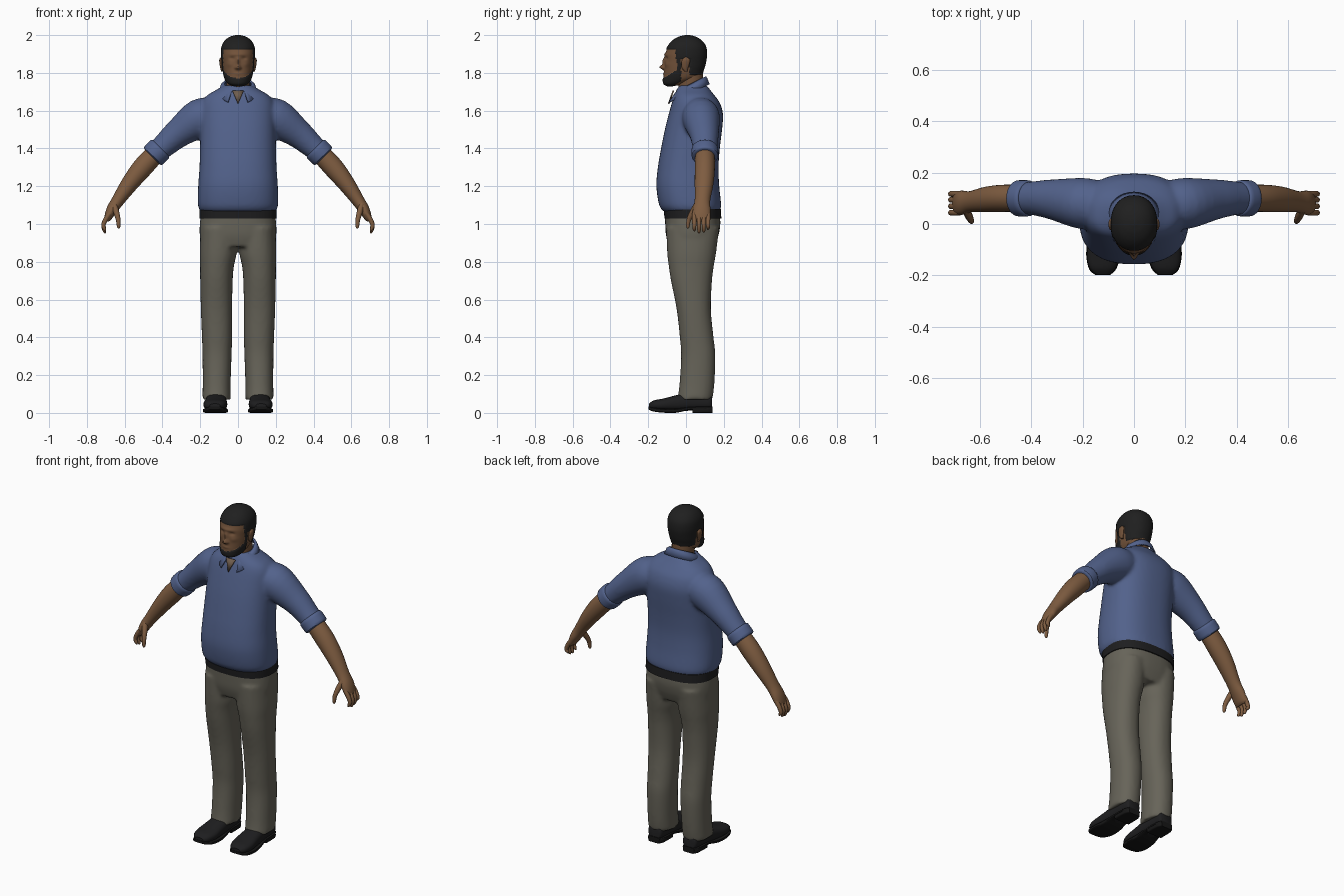
import bpy, bmesh, math
from mathutils import Vector

cube = bpy.data.objects.get("Cube")
if cube:
    bpy.data.objects.remove(cube, do_unlink=True)


def material(name, r, g, b):
    m = bpy.data.materials.new(name)
    m.use_nodes = True
    m.diffuse_color = (r, g, b, 1)
    bsdf = m.node_tree.nodes["Principled BSDF"]
    bsdf.inputs["Base Color"].default_value = (r, g, b, 1)
    bsdf.inputs["Roughness"].default_value = 0.9
    return m


SHIRT = material("blue_shirt", 0.085, 0.122, 0.26)
PANTS = material("khaki_grey", 0.135, 0.127, 0.1)
SKIN = material("arm_skin", 0.21, 0.108, 0.052)
FACE = material("face_skin", 0.165, 0.083, 0.041)
HAIR = material("black_hair", 0.014, 0.014, 0.014)
LEATHER = material("black_leather", 0.013, 0.013, 0.014)
SOLE = material("sole_black", 0.008, 0.008, 0.008)
UNDER = material("neck_opening_tan", 0.16, 0.11, 0.075)
UP, ALONG = Vector((0, 0, 1)), Vector((0, 1, 0))


def spline(st, k):
    """Resample stations with a Catmull-Rom curve."""
    pts = [st[0], *st, st[-1]]
    out = []
    for a, b, c, d in zip(pts, pts[1:], pts[2:], pts[3:]):
        for j in range(k):
            t = j / k
            out.append([q + 0.5 * t * (r - p + t * (2 * p - 5 * q + 4 * r - s + t * (3 * (q - r) + s - p)))
                        for p, q, r, s in zip(a, b, c, d)])
    return out + [list(st[-1])]


def loft(bm, stations, side=1, axis=None, ref=ALONG, n=28, k=4, p=2.0):
    """Closed superelliptic tube through (x, y, z, radius_u, radius_v) stations."""
    st = spline(stations, k)
    centres = [Vector((s[0] * side, s[1], s[2])) for s in st]
    rings = []
    for i, s in enumerate(st):
        t = axis or (centres[min(i + 1, len(st) - 1)] - centres[max(i - 1, 0)]).normalized()
        u = t.cross(ref).normalized()
        v = u.cross(t)
        ring = []
        for j in range(n):
            a = math.tau * j / n
            c, w = math.cos(a), math.sin(a)
            cu = math.copysign(abs(c) ** (2 / p), c) * s[3]
            cv = math.copysign(abs(w) ** (2 / p), w) * s[4]
            ring.append(bm.verts.new(centres[i] + u * cu + v * cv))
        rings.append(ring)
    for r0, r1 in zip(rings, rings[1:]):
        for j in range(n):
            bm.faces.new((r0[j], r0[(j + 1) % n], r1[(j + 1) % n], r1[j]))
    bm.faces.new(rings[0])
    bm.faces.new(rings[-1])


def body(rows):
    """Turn (z, front, back, half_width) rows into stations."""
    return [(0, (f + b) / 2, z, w, (b - f) / 2) for z, f, b, w in rows]


def finish(name, bm, mats, voxel=0, angle=40):
    bmesh.ops.recalc_face_normals(bm, faces=bm.faces)
    me = bpy.data.meshes.new(name)
    bm.to_mesh(me)
    bm.free()
    ob = bpy.data.objects.new(name, me)
    bpy.context.scene.collection.objects.link(ob)
    for m in mats:
        me.materials.append(m)
    for o in bpy.context.selected_objects:
        o.select_set(False)
    ob.select_set(True)
    bpy.context.view_layer.objects.active = ob
    bpy.ops.object.shade_smooth_by_angle(angle=math.radians(angle))
    if voxel:
        r = ob.modifiers.new("blend", "REMESH")
        r.mode, r.voxel_size, r.use_smooth_shade = "VOXEL", voxel, True
        s = ob.modifiers.new("soften", "SMOOTH")
        s.factor, s.iterations = 0.5, 7
    return ob


# Shirt: torso and sleeves blended into one skin
bm = bmesh.new()
loft(bm, body([(1.065, -.118, .178, .198), (1.1, -.142, .186, .212), (1.2, -.157, .176, .211),
               (1.3, -.149, .172, .204), (1.4, -.132, .179, .201), (1.5, -.112, .191, .2),
               (1.58, -.092, .196, .2), (1.64, -.075, .18, .192), (1.68, -.062, .152, .165),
               (1.71, -.05, .128, .115), (1.735, -.035, .11, .075)]), axis=UP, n=48, p=2.4)
for s in (1, -1):
    loft(bm, [(.12, .075, 1.58, .085, .09), (.2, .08, 1.56, .104, .1), (.31, .095, 1.485, .079, .08),
              (.38, .1, 1.425, .066, .068), (.43, .1, 1.38, .058, .062)], s)
finish("shirt", bm, [SHIRT], 0.01)

# Trousers: hips and legs blended into one skin
bm = bmesh.new()
loft(bm, body([(1.06, -.112, .178, .195), (1.0, -.11, .182, .202), (.94, -.106, .172, .203),
               (.88, -.09, .15, .19)]), axis=UP, n=48, p=2.5)
LEG = [(.98, -.105, .176, .102, .096), (.85, -.1, .16, .105, .098), (.78, -.092, .148, .111, .09),
       (.7, -.08, .138, .114, .086), (.55, -.05, .132, .114, .083), (.4, -.033, .146, .111, .08),
       (.3, -.026, .156, .111, .077), (.15, -.035, .15, .113, .074), (.07, -.046, .14, .114, .075)]
for s in (1, -1):
    loft(bm, [(x, (f + b) / 2, z, w, (b - f) / 2) for z, f, b, x, w in LEG], s, axis=UP, p=2.2)
finish("trousers", bm, [PANTS], 0.01)

# Belt
bm = bmesh.new()
loft(bm, body([(1.03, -.114, .187, .204), (1.08, -.118, .185, .204)]), axis=UP, n=48, k=1, p=2.5)
finish("belt", bm, [LEATHER])

for side, s in (("left", 1), ("right", -1)):
    # Rolled cuff
    bm = bmesh.new()
    loft(bm, [(.408, .1, 1.402, .061, .063), (.413, .1, 1.397, .068, .07), (.432, .1, 1.378, .069, .071),
              (.45, .1, 1.36, .067, .07), (.454, .1, 1.356, .058, .06)], s, k=2)
    finish(side + "_cuff", bm, [SHIRT])

    # Forearm, palm, fingers and thumb
    bm = bmesh.new()
    loft(bm, [(.42, .1, 1.39, .05, .05), (.5, .1, 1.305, .054, .053), (.57, .096, 1.218, .046, .05),
              (.635, .087, 1.125, .034, .041), (.668, .083, 1.075, .029, .047),
              (.69, .081, 1.03, .019, .045), (.695, .081, 1.015, .01, .036)], s)
    for y, drop in ((.044, .01), (.069, 0), (.094, .004), (.117, .018)):
        loft(bm, [(.68, y, 1.055, .012, .012), (.7, y, 1.025, .013, .012), (.713, y, .993, .011, .011),
                  (.706, y, .962 + drop, .009, .009), (.701, y, .952 + drop, .003, .003)], s, n=10, k=3)
    loft(bm, [(.655, .058, 1.1, .016, .018), (.642, .03, 1.055, .015, .015), (.634, .014, 1.02, .012, .012),
              (.632, .01, .985, .009, .009), (.633, .01, .976, .003, .003)], s, n=10, k=3)
    finish(side + "_arm_and_hand", bm, [SKIN], angle=60)

    # Shoe upper
    bm = bmesh.new()
    loft(bm, [(.115, .138, .055, .035, .032), (.115, .12, .06, .046, .044), (.115, .03, .062, .053, .05),
              (.117, -.05, .052, .058, .042), (.12, -.12, .044, .063, .032), (.122, -.17, .041, .052, .025),
              (.122, -.196, .036, .028, .013)], s, axis=ALONG, ref=UP, p=2.5)
    finish(side + "_shoe", bm, [LEATHER])

    # Sole and heel block
    bm = bmesh.new()
    loft(bm, [(.115, .141, .026, .038, .008), (.115, .1, .026, .052, .008), (.116, .02, .024, .054, .008),
              (.118, -.05, .012, .062, .011), (.12, -.12, .012, .066, .011), (.122, -.175, .018, .053, .01),
              (.122, -.199, .026, .028, .008)], s, axis=ALONG, ref=UP, p=5)
    loft(bm, [(.115, .141, .015, .036, .015), (.115, .115, .015, .05, .015), (.115, .035, .015, .052, .015)],
         s, axis=ALONG, ref=UP, k=2, p=6)
    finish(side + "_sole", bm, [SOLE])

    # Ear
    bm = bmesh.new()
    loft(bm, [(.083, 0, 1.808, .006, .007), (.086, -.005, 1.825, .008, .016), (.089, -.003, 1.85, .009, .022),
              (.09, 0, 1.87, .009, .02), (.086, 0, 1.883, .005, .009)], s, axis=UP, n=16)
    finish(side + "_ear", bm, [FACE])

# Neck
bm = bmesh.new()
loft(bm, body([(1.67, -.052, .1, .07), (1.72, -.04, .094, .062), (1.8, -.04, .09, .062)]), axis=UP)
finish("neck", bm, [FACE])

# Head
bm = bmesh.new()
loft(bm, body([(1.733, -.1, -.045, .022), (1.745, -.117, -.01, .05), (1.775, -.119, .07, .07),
               (1.82, -.115, .092, .08), (1.86, -.113, .103, .084), (1.9, -.109, .108, .087),
               (1.94, -.094, .102, .083), (1.97, -.068, .08, .066), (1.988, -.036, .05, .041),
               (1.996, -.005, .02, .012)]), axis=UP, n=96, k=9, p=2.2)
# Face relief: nose, bridge, brow, lips, eye sockets, cheeks
RELIEF = [(0, 1.83, .011, .012, .025), (0, 1.86, .008, .022, .012), (0, 1.898, .04, .008, .005),
          (0, 1.795, .02, .005, .004)]
for s in (1, -1):
    RELIEF += [(s * .032, 1.877, .014, .009, -.008), (s * .045, 1.845, .016, .014, .004),
               (s * .012, 1.826, .006, .006, .008)]
for v in bm.verts:
    if v.co.y < -.03:
        x, z = v.co.x, v.co.z
        v.co.y -= sum(h * math.exp(-((x - a) / sx) ** 2 - ((z - c) / sz) ** 2) for a, c, sx, sz, h in RELIEF)


def has_hair(c):
    """Hairline, sideburns and jaw beard."""
    line = 1.922 if c.y < -.055 else 1.875 if c.y < .018 else 1.79
    sideburn = -.048 < c.y < -.026 and c.z > 1.79
    low = 1.725 + .6 * (c.y + .08)
    beard = c.y < -.026 and low < c.z < 1.778 + .6 * (c.y + .11)
    return c.z > line or sideburn or beard


bmesh.ops.recalc_face_normals(bm, faces=bm.faces)
for f in bm.faces:
    f.material_index = int(has_hair(f.calc_center_median()))
bm.normal_update()
shift = [(v, v.normal * .004) for v in bm.verts if all(f.material_index for f in v.link_faces)]
for v, d in shift:
    v.co += d
finish("head", bm, [FACE, HAIR], angle=70)

# Collar: open band folding outward, with points at the front
bm = bmesh.new()
rows = []
for i in range(41):
    a = math.radians(24 + 312 * i / 40)
    c, w = -math.cos(a), math.sin(a)
    point = max(0, (abs(i - 20) - 14) / 6)
    ry = .092 if c > 0 else .092 + .04 * -c
    rows.append([bm.verts.new(q) for q in (
        (.07 * w, .03 + .073 * c, 1.742 + .038 * c),
        (.088 * w, .03 + (.08 - .012 * min(c, 0)) * c, 1.73 + .038 * c),
        (.1 * w * (1 + .28 * point), .03 + ry * c, 1.698 + .04 * c - .016 * point))])
for r0, r1 in zip(rows, rows[1:]):
    for j in range(2):
        bm.faces.new((r0[j], r1[j], r1[j + 1], r0[j + 1]))
collar = finish("collar", bm, [SHIRT])
thick = collar.modifiers.new("cloth", "SOLIDIFY")
thick.thickness, thick.offset = 0.008, 0

# Open neck triangle between the collar points
bm = bmesh.new()
bm.faces.new([bm.verts.new(q) for q in ((0, -.088, 1.635), (.03, -.063, 1.705), (-.03, -.063, 1.705))])
plate = finish("neck_opening", bm, [UNDER])
plate.modifiers.new("plate", "SOLIDIFY").thickness = 0.008
